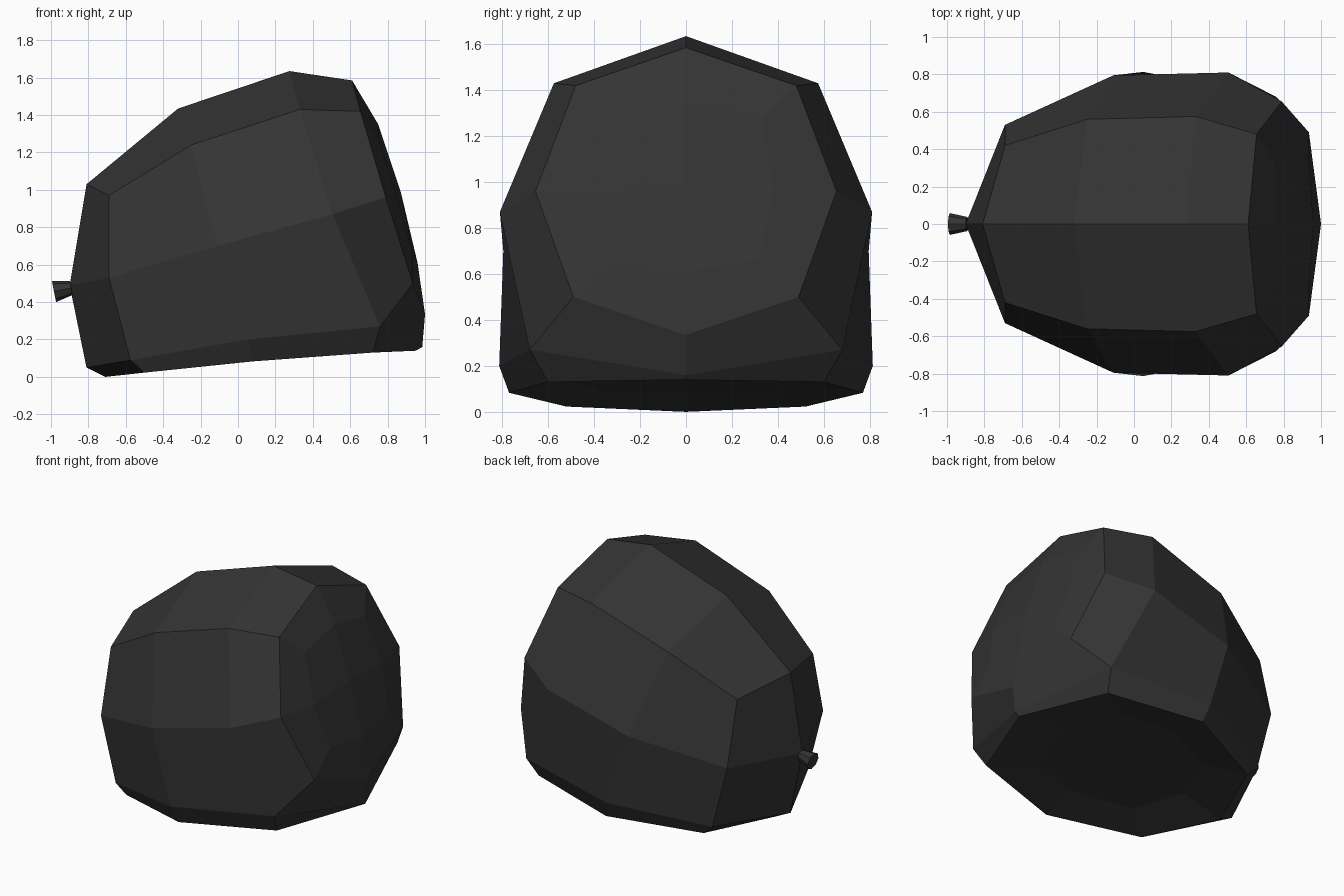
import bpy, bmesh
from mathutils import Vector, Matrix

if "Cube" in bpy.data.objects:
    bpy.data.objects.remove(bpy.data.objects["Cube"])

dark = bpy.data.materials.new("dark_grey")
dark.diffuse_color = (0.034, 0.034, 0.034, 1)
dark.use_nodes = True
dark.node_tree.nodes["Principled BSDF"].inputs["Base Color"].default_value = dark.diffuse_color


def finish(bm, name):
    bmesh.ops.recalc_face_normals(bm, faces=bm.faces)
    mesh = bpy.data.meshes.new(name)
    bm.to_mesh(mesh)
    bm.free()
    mesh.materials.append(dark)
    ob = bpy.data.objects.new(name, mesh)
    bpy.context.collection.objects.link(ob)
    return ob


def strip(a, b):
    return [(a[i], a[i + 1], b[i + 1], b[i]) for i in range(len(a) - 1)]


# Half-body contour rows, running from the narrow end to the wide end
top = [(-.81, 0, 1.03), (-.32, 0, 1.435), (.275, 0, 1.635), (.61, 0, 1.585)]
upper = [(-.69, .42, .97), (-.25, .56, 1.24), (.33, .575, 1.43), (.655, .48, 1.42)]
side = [(-.69, .53, .53), (-.11, .795, .70), (.505, .81, .87), (.79, .655, .96)]
low = [(-.575, .53, .09), (.05, .813, .20), (.76, .68, .27), (.935, .49, .50)]
faces = strip(top, upper) + strip(upper, side) + strip(side, low)

# Narrow end
tip = (-.90, 0, .49)
heel = (-.81, 0, .05)
faces += [(top[0], upper[0], side[0], tip), (tip, side[0], low[0], heel)]

# Wide end: bulging cap with an inner ring
cap = [top[3], upper[3], side[3], low[3], (1.0, 0, .335)]
inner = [(.75, 0, 1.35), (.75, .33, 1.28), (.85, .38, .96), (.935, .32, .66), (.96, 0, .61)]
hub = (.87, 0, .99)
faces += strip(cap, inner)
faces += [(inner[0], inner[1], inner[2], hub), (hub, inner[2], inner[3], inner[4])]

# Underside: bevel, rim and a gentle dish
toe = (.985, 0, .16)
faces.append((cap[4], low[3], low[2], toe))
skirt = [heel, low[0], low[1], low[2], toe]
rim = [(-.71, 0, 0), (-.50, .52, .023), (.08, .77, .083), (.72, .60, .13), (.95, 0, .14)]
dish = [(-.42, 0, .085), (-.29, .36, .085), (.10, .50, .13), (.45, .42, .16), (.60, 0, .18)]
centre = (.08, 0, .14)
faces += strip(skirt, rim) + strip(rim, dish)
faces += [(dish[0], dish[1], dish[2], centre), (centre, dish[2], dish[3], dish[4])]

# Mirror both halves into one closed body
bm = bmesh.new()
for s in (1, -1):
    for f in faces:
        bm.faces.new([bm.verts.new((x, y * s, z)) for x, y, z in f])
bmesh.ops.remove_doubles(bm, verts=bm.verts, dist=0.001)
finish(bm, "body")

# Small flared nozzle on the narrow end
bm = bmesh.new()
start, end = Vector((-.892, 0, .475)), Vector((-.984, 0, .457))
axis = end - start
m = Matrix.Translation((start + end) / 2) @ axis.to_track_quat('Z', 'Y').to_matrix().to_4x4()
bmesh.ops.create_cone(bm, cap_ends=True, segments=8, radius1=.038, radius2=.058,
                      depth=axis.length, matrix=m)
finish(bm, "nozzle")
